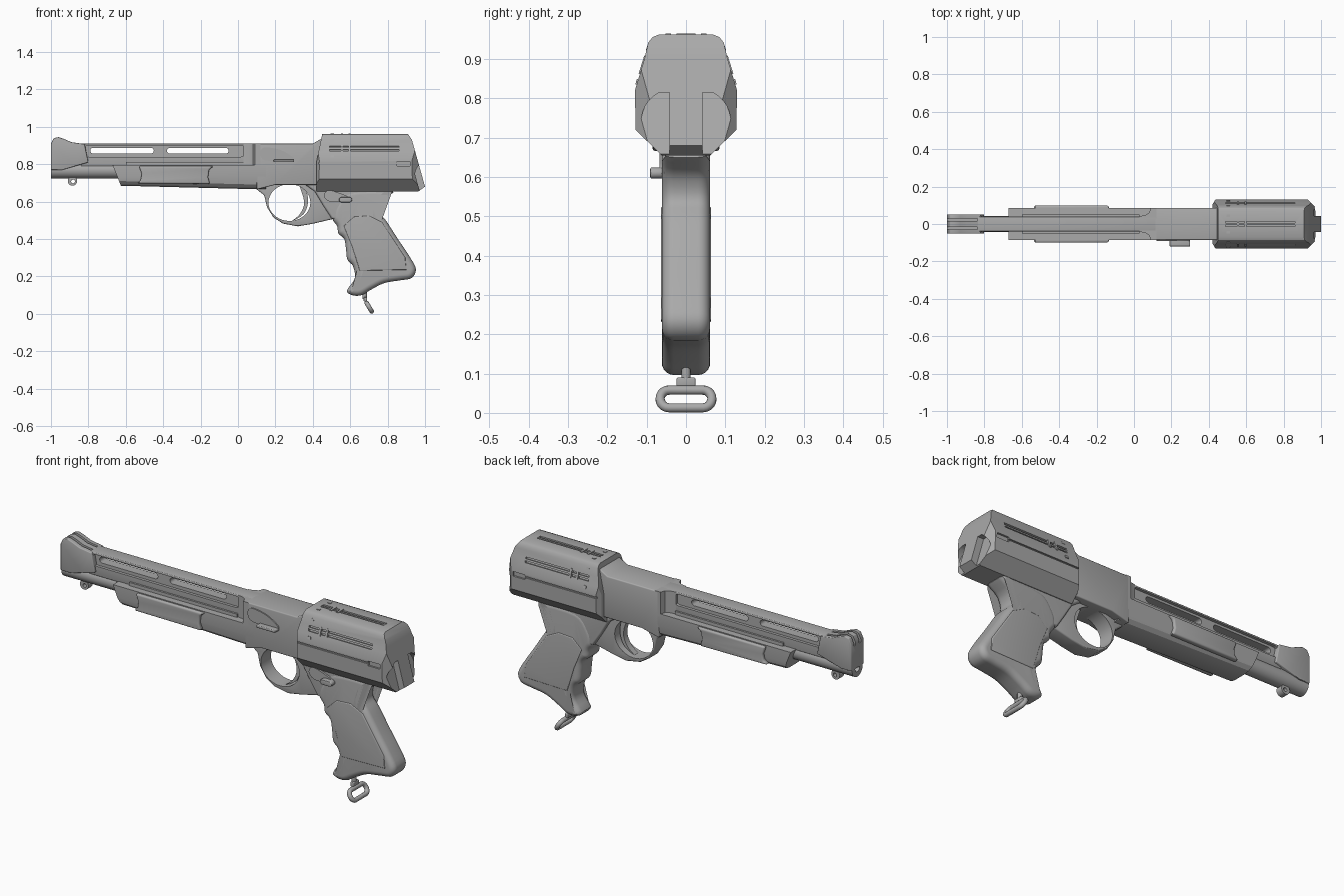
import bpy, bmesh, math
from mathutils import Vector, Matrix

cube = bpy.data.objects.get("Cube")
if cube:
    bpy.data.objects.remove(cube)

grey = bpy.data.materials.new("gunmetal_grey")
grey.use_nodes = True
TONE = (0.4, 0.4, 0.4, 1)
grey.diffuse_color = TONE
grey.node_tree.nodes["Principled BSDF"].inputs["Base Color"].default_value = TONE


def finish(name, bm):
    bmesh.ops.recalc_face_normals(bm, faces=bm.faces)
    me = bpy.data.meshes.new(name)
    bm.to_mesh(me)
    bm.free()
    me.materials.append(grey)
    ob = bpy.data.objects.new(name, me)
    bpy.context.collection.objects.link(ob)
    return ob


def apply(ob, kind, **settings):
    mod = ob.modifiers.new(kind, kind)
    for key, value in settings.items():
        setattr(mod, key, value)
    bpy.context.view_layer.objects.active = ob
    bpy.ops.object.modifier_apply(modifier=mod.name)


def loft(name, rings):
    """Bridge equal rings of points and cap both ends."""
    bm = bmesh.new()
    loops = [[bm.verts.new(p) for p in ring] for ring in rings]
    for a, b in zip(loops, loops[1:]):
        for i in range(len(a)):
            j = (i + 1) % len(a)
            bm.faces.new((a[i], a[j], b[j], b[i]))
    bm.faces.new(loops[0])
    bm.faces.new(loops[-1][::-1])
    return finish(name, bm)


def prism(name, pts, lo, hi, axis="y", bevel=0):
    place = {"x": lambda p, t: (t, p[0], p[1]),
             "y": lambda p, t: (p[0], t, p[1]),
             "z": lambda p, t: (p[0], p[1], t)}[axis]
    ob = loft(name, [[place(p, t) for p in pts] for t in (lo, hi)])
    if bevel:
        apply(ob, "BEVEL", width=bevel, segments=3, limit_method="ANGLE", angle_limit=0.7)
    return ob


def box(name, lo, hi, bevel=0):
    rect = [(lo[0], lo[2]), (hi[0], lo[2]), (hi[0], hi[2]), (lo[0], hi[2])]
    return prism(name, rect, lo[1], hi[1], "y", bevel)


def ellipse(cx, cz, rx, rz, n=40):
    return [(cx + rx * math.cos(2 * math.pi * i / n), cz + rz * math.sin(2 * math.pi * i / n))
            for i in range(n)]


def stadium(x0, x1, z0, z1, n=8):
    r, cz = (z1 - z0) / 2, (z0 + z1) / 2
    arc = [math.pi * (i / n - 0.5) for i in range(n + 1)]
    return ([(x1 - r + r * math.cos(a), cz + r * math.sin(a)) for a in arc]
            + [(x0 + r - r * math.cos(a), cz - r * math.sin(a)) for a in arc])


def mirrored(half):
    return half + [(-y, z) for y, z in reversed(half)]


def smooth(pts, steps=4):
    """Closed Catmull-Rom curve through the points."""
    out, n = [], len(pts)
    for i in range(n):
        a, b, c, d = (Vector(pts[(i + k) % n]) for k in (-1, 0, 1, 2))
        for s in range(steps):
            t = s / steps
            out.append(0.5 * (2 * b + (c - a) * t + (2 * a - 5 * b + 4 * c - d) * t * t
                              + (3 * b - a - 3 * c + d) * t ** 3))
    return out


def pillow(name, pts, half, r, steps=6):
    """Side profile extruded across y with rounded rims (points run anticlockwise)."""
    n = len(pts)
    normals = []
    for i in range(n):
        t = Vector(pts[(i + 1) % n]) - Vector(pts[i - 1])
        normals.append(Vector((-t.y, t.x)).normalized())
    rings = []
    for side in (-1, 1):
        for k in range(steps + 1):
            a = math.pi / 2 * (k if side < 0 else steps - k) / steps
            inset, y = r * (1 - math.sin(a)), side * (half - r * (1 - math.cos(a)))
            rings.append([(p[0] + m.x * inset, y, p[1] + m.y * inset)
                          for p, m in zip(pts, normals)])
    return loft(name, rings)


def cut(ob, *cutters):
    for c in cutters:
        apply(ob, "BOOLEAN", object=c, operation="DIFFERENCE", solver="EXACT")
        bpy.data.objects.remove(c)


def trim(ob, point, normal):
    bm = bmesh.new()
    bm.from_mesh(ob.data)
    geom = bm.verts[:] + bm.edges[:] + bm.faces[:]
    res = bmesh.ops.bisect_plane(bm, geom=geom, plane_co=point, plane_no=normal, clear_outer=True)
    rim = [e for e in res["geom_cut"] if isinstance(e, bmesh.types.BMEdge)]
    bmesh.ops.contextual_create(bm, geom=rim)
    bmesh.ops.recalc_face_normals(bm, faces=bm.faces)
    bm.to_mesh(ob.data)
    bm.free()


# Barrel with bore
barrel = prism("barrel", ellipse(0, 0.768, 0.044, 0.044), -1, 0.1, "x")
cut(barrel, prism("bore", ellipse(0, 0.768, 0.018, 0.018, 24), -1.1, -0.8, "x"))

# Front sight hood, split into three blades
sight = prism("front_sight", [(-1, 0.77), (-1, 0.91), (-0.985, 0.94), (-0.96, 0.945), (-0.93, 0.935),
              (-0.89, 0.918), (-0.82, 0.908), (-0.8, 0.81), (-0.87, 0.79), (-0.94, 0.77)],
              -0.052, 0.052, bevel=0.004)
cut(sight, *[box("groove", (-1.1, y - 0.007, 0.895), (-0.7, y + 0.007, 1)) for y in (-0.022, 0.022)])

# Ventilated rib with recessed sides
rib = box("top_rib", (-0.84, -0.04, 0.79), (0.12, 0.04, 0.91), 0.004)
for s in (-1, 1):
    cut(rib, prism("recess", stadium(-0.83, 0.045, 0.84, 0.9), s * 0.025, s * 0.06))
cut(rib, *[prism("vent", stadium(a, b, 0.857, 0.888), -0.1, 0.1)
           for a, b in ((-0.79, -0.45), (-0.38, -0.05))])

# Front sling lug
lug = prism("front_lug", stadium(-0.91, -0.86, 0.685, 0.735), -0.018, 0.018)
cut(lug, prism("lug_hole", ellipse(-0.882, 0.708, 0.01, 0.01, 16), -0.1, 0.1))

# Fore-end: rounded trough with a raked nose
trough = mirrored([(0.085, 0.795), (0.085, 0.735), (0.078, 0.71), (0.062, 0.693), (0.035, 0.685)])
fore = prism("fore_end", trough, -0.67, 0.15, "x")
for v in fore.data.vertices:
    if v.co.x < -0.5:
        v.co.x += (0.795 - v.co.z) * 0.4
    elif v.co.z < 0.72:
        v.co.z -= 0.02
for s, side in ((-1, "right"), (1, "left")):
    panel = prism(side + "_fore_panel", [(-0.53, 0.79), (-0.515, 0.75), (-0.52, 0.715), (-0.54, 0.698),
                  (-0.15, 0.695), (-0.16, 0.73), (-0.155, 0.77), (-0.13, 0.79)],
                  s * 0.07, s * 0.1, bevel=0.012)
    prism(side + "_rail", [(-0.6, 0.79), (0.03, 0.79), (0.03, 0.812), (-0.6, 0.812)], s * 0.03, s * 0.05)
    # Scooped shoulder between rib and receiver
    prism(side + "_shoulder", [(0.03, s * 0.03), (0.03, s * 0.042), (0.06, s * 0.047), (0.08, s * 0.06),
          (0.09, s * 0.085), (0.12, s * 0.085), (0.12, s * 0.03)], 0.78, 0.91, "z")

# Receiver
prism("receiver", [(0.1, 0.665), (0.1, 0.91), (0.4, 0.91), (0.46, 0.945), (0.46, 0.69), (0.2, 0.69)],
      -0.085, 0.085, bevel=0.006)
prism("ejection_port", smooth([(0.12, 0.865), (0.13, 0.885), (0.16, 0.89), (0.23, 0.875), (0.29, 0.84),
      (0.295, 0.82), (0.23, 0.815), (0.15, 0.82), (0.125, 0.835)]), -0.091, -0.08)
box("bolt_tab", (0.19, -0.12, 0.811), (0.3, -0.08, 0.825), 0.004)

# Rear housing: faceted section trimmed by angled planes
section = mirrored([(0.07, 0.962), (0.085, 0.956), (0.096, 0.942), (0.106, 0.9), (0.13, 0.82),
                    (0.128, 0.72), (0.062, 0.655)])
rear = prism("rear_housing", section, 0.42, 1.02, "x")
trim(rear, (0.93, 0, 0.93), (0.25, 0, 0.07))
trim(rear, (0.91, 0, 0.96), (0.03, 0, 0.02))
trim(rear, (1, 0, 0.68), (0.025, 0, -0.035))
trim(rear, (0.425, 0, 0.84), (-0.12, 0, 0.025))
for s in (-1, 1):
    trim(rear, (0.935, s * 0.125, 0.8), (1, s, 0))
    trim(rear, (0.42, s * 0.105, 0.8), (-1, s * 0.6, 0))
    # Rounded pocket beside the centre spine, side groove and lower notch
    arc = [(s * (0.042 + 0.073 * math.cos(a)), 0.735 + 0.085 * math.sin(a))
           for a in [math.pi / 2 * (k / 8 - 1) for k in range(17)]]
    arc = [(y, min(z, 0.815)) for y, z in arc]
    pocket = prism("pocket", arc, 0, 0.15, "x")
    for v in pocket.data.vertices:
        v.co.x += 0.965 - (v.co.z - 0.68) * 0.28
    cut(rear, pocket, box("side_groove", (0.4, s * 0.142 - 0.02, 0.8), (0.86, s * 0.142 + 0.02, 0.808)),
        box("rear_notch", (0.85, s * 0.135 - 0.015, 0.79), (0.92, s * 0.135 + 0.015, 0.815)))


# Three slotted windows with rods and clamps: one on top, one each side
def window(name, y, z, angle):
    turn = Matrix.Translation((0, y, z)) @ Matrix.Rotation(angle, 4, "X")
    slot = box("slot", (0.49, -0.014, -0.012), (0.86, 0.014, 0.03))
    slot.data.transform(turn)
    cut(rear, slot)
    for ob in ([box(name + "_rod", (0.485, -0.005, -0.02), (0.865, 0.005, -0.002))]
               + [box(name + "_clamp", (x, -0.024, -0.02), (x + 0.012, 0.024, 0.003))
                  for x in (0.55, 0.59)]
               + [box(name + "_stud", (0.495, w - 0.007, -0.02), (0.512, w + 0.007, 0.003))
                  for w in (-0.045, 0.045)]):
        ob.data.transform(turn)


window("top_window", 0, 0.962, 0)
window("left_window", 0.1105, 0.885, -1.268)
window("right_window", -0.1105, 0.885, 1.268)

# Frame and trigger guard
frame = prism("trigger_guard", [(0.1, 0.7), (0.1, 0.665), (0.14, 0.635), (0.155, 0.57), (0.19, 0.515), (0.24, 0.483),
              (0.32, 0.468), (0.4, 0.482), (0.52, 0.51), (0.56, 0.7)], -0.042, 0.042, bevel=0.008)
cut(frame, prism("finger_hole", ellipse(0.275, 0.595, 0.112, 0.098), -0.1, 0.1))
prism("trigger", smooth([(0.35, 0.7), (0.375, 0.61), (0.352, 0.535), (0.29, 0.498), (0.332, 0.535),
      (0.354, 0.6), (0.325, 0.7)]), -0.016, 0.016)
pillow("upper_frame", [(0.33, 0.72), (0.6, 0.72), (0.7, 0.68), (0.8, 0.66), (0.76, 0.6), (0.55, 0.5), (0.5, 0.51),
       (0.455, 0.58), (0.41, 0.655), (0.36, 0.69)][::-1], 0.058, 0.012)

# Grip with finger grooves
outline = smooth([(0.52, 0.58), (0.505, 0.51), (0.53, 0.47), (0.537, 0.43), (0.568, 0.4), (0.577, 0.35), (0.585, 0.29),
                  (0.615, 0.255), (0.624, 0.19), (0.583, 0.125), (0.61, 0.1), (0.66, 0.1), (0.714, 0.131),
                  (0.783, 0.165), (0.864, 0.179), (0.928, 0.192), (0.951, 0.24), (0.917, 0.307),
                  (0.855, 0.4), (0.794, 0.495), (0.758, 0.545), (0.773, 0.605), (0.826, 0.66), (0.6, 0.66)])
pillow("grip", outline, 0.061, 0.03)
pillow("grip_panels", [(0.565, 0.47), (0.61, 0.36), (0.65, 0.23), (0.9, 0.235), (0.895, 0.3), (0.77, 0.49),
       (0.7, 0.525), (0.62, 0.52)], 0.064, 0.006)

# Thumb lever on the right side
prism("lever_plate", smooth([(0.46, 0.63), (0.48, 0.66), (0.53, 0.65), (0.6, 0.62), (0.56, 0.6), (0.49, 0.6)]),
      -0.068, -0.04)
prism("lever_button", stadium(0.54, 0.61, 0.596, 0.624), -0.091, -0.06, bevel=0.004)

# Lanyard loop on a short post
post = box("lanyard_post", (0.672, -0.024, 0.065), (0.69, 0.024, 0.09), 0.004)
prism("lanyard_stem", ellipse(0.677, 0, 0.012, 0.012, 16), 0.08, 0.13, "z")
loop = bpy.data.curves.new("lanyard_loop", "CURVE")
loop.dimensions = "3D"
loop.bevel_depth, loop.bevel_resolution = 0.012, 3
track = stadium(-0.066, 0.066, 0.013, 0.058, 10)
spline = loop.splines.new("POLY")
spline.points.add(len(track) - 1)
spline.use_cyclic_u = True
for point, (y, z) in zip(spline.points, track):
    point.co = (0.715 - (z - 0.013) * 0.6, y, z, 1)
loop.materials.append(grey)
bpy.context.collection.objects.link(bpy.data.objects.new("lanyard_loop", loop))

# Smooth the rounded parts while keeping hard edges
for ob in bpy.context.scene.objects:
    if ob.type == "MESH":
        bpy.ops.object.select_all(action="DESELECT")
        ob.select_set(True)
        bpy.context.view_layer.objects.active = ob
        bpy.ops.object.shade_smooth_by_angle(angle=math.radians(30))
